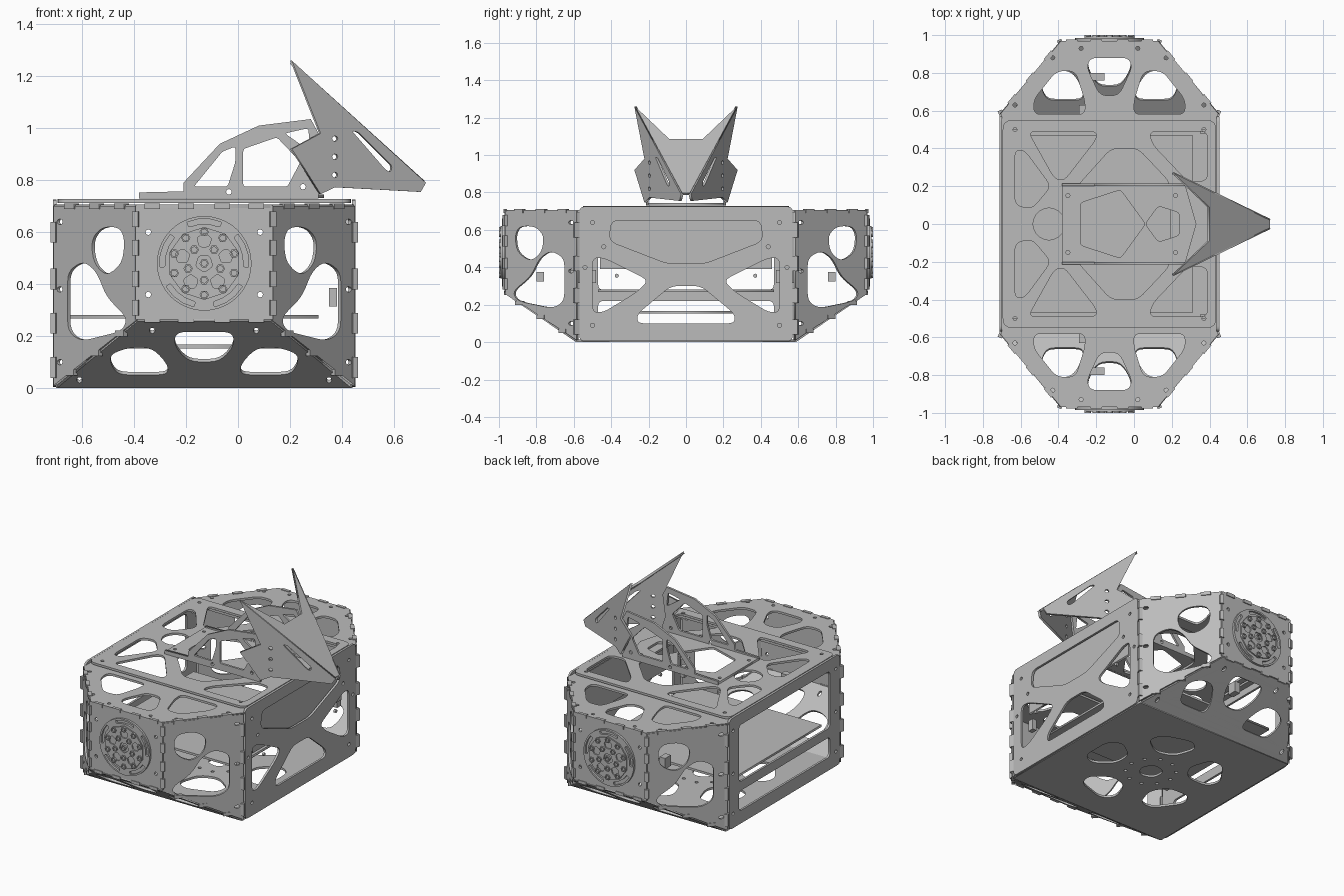
import bpy
import bmesh
from math import sin, cos, pi, tau
from mathutils import Vector, Matrix

if "Cube" in bpy.data.objects:
    bpy.data.objects.remove(bpy.data.objects["Cube"], do_unlink=True)

GREY = (0.5, 0.5, 0.5, 1.0)
metal = bpy.data.materials.new("brushed grey")
metal.use_nodes = True
metal.diffuse_color = GREY
metal.node_tree.nodes["Principled BSDF"].inputs["Base Color"].default_value = GREY

MID = -0.13          # centre of the chassis along x
THICK = 0.014        # sheet thickness
X_AXIS, Y_AXIS, Z_AXIS = Vector((1, 0, 0)), Vector((0, 1, 0)), Vector((0, 0, 1))


def frame(origin, u, v):
    """Matrix that places flat sheet coordinates (u, v) in space."""
    u, v = Vector(u), Vector(v)
    n = u.cross(v).normalized()
    matrix = Matrix((u, v, n)).transposed().to_4x4()
    matrix.translation = Vector(origin)
    return matrix


def ngon(u, v, radius, sides, turn=0.0):
    return [(u + radius * cos(turn + tau * i / sides),
             v + radius * sin(turn + tau * i / sides)) for i in range(sides)]


def flip(points, su=1, sv=1):
    return [(u * su, v * sv) for u, v in points]


def both(points, su=-1, sv=1):
    return [points, flip(points, su, sv)]


def mirrored(points):
    """Close a half outline by mirroring it across u = 0."""
    return points + flip(points, -1)[::-1]


def rounded(points, radius, steps=4):
    """Replace each corner with a short curve."""
    result = []
    count = len(points)
    for i in range(count):
        p = Vector(points[i])
        a, b = Vector(points[i - 1]) - p, Vector(points[(i + 1) % count]) - p
        a *= min(radius / a.length, 0.45)
        b *= min(radius / b.length, 0.45)
        for k in range(steps + 1):
            t = k / steps
            result.append(p + a * (1 - t) ** 2 + b * t ** 2)
    return result


def plate(name, matrix, outline, holes=(), bolts=(), thick=THICK, soft=0.04, corner=0.0):
    """Flat sheet with softened cut-outs and small round bolt holes."""
    loops = [rounded(outline, corner) if corner else outline]
    loops += [rounded(hole, soft) for hole in holes]
    loops += [ngon(u, v, 0.011, 8) for u, v in bolts]
    curve = bpy.data.curves.new(name, "CURVE")
    curve.dimensions = "2D"
    curve.fill_mode = "BOTH"
    curve.extrude = thick / 2
    for loop in loops:
        spline = curve.splines.new("POLY")
        spline.points.add(len(loop) - 1)
        for point, p in zip(spline.points, loop):
            point.co = (p[0], p[1], 0, 1)
        spline.use_cyclic_u = True
    helper = bpy.data.objects.new(name + " sheet", curve)
    bpy.context.collection.objects.link(helper)
    graph = bpy.context.evaluated_depsgraph_get()
    mesh = bpy.data.meshes.new_from_object(helper.evaluated_get(graph))
    bpy.data.objects.remove(helper, do_unlink=True)
    bm = bmesh.new()
    bm.from_mesh(mesh)
    bmesh.ops.remove_doubles(bm, verts=bm.verts, dist=0.00001)
    bm.transform(matrix)
    finish(name, bm, mesh)


def finish(name, bm, mesh):
    bmesh.ops.recalc_face_normals(bm, faces=bm.faces)
    bm.to_mesh(mesh)
    bm.free()
    mesh.materials.clear()
    mesh.materials.append(metal)
    bpy.context.collection.objects.link(bpy.data.objects.new(name, mesh))


def boxes(name, items):
    """One object from many (centre, size, turn about z) blocks."""
    bm = bmesh.new()
    for centre, size, turn in items:
        matrix = Matrix.Translation(centre) @ Matrix.Rotation(turn, 4, "Z") @ Matrix.Diagonal((*size, 1))
        bmesh.ops.create_cube(bm, size=1, matrix=matrix)
    finish(name, bm, bpy.data.meshes.new(name))


# Eight-sided top sheet with cut-outs in its front and back ends
wing = [(.18, .81), (.28, .81), (.4, .66), (.4, .58), (.13, .58), (.13, .65)]
nose = mirrored([(.1, .88), (.12, .83), (.05, .68)])
ends = [flip(h, a, b) for h in (wing,) for a in (1, -1) for b in (1, -1)] + both(nose, 1, -1)
half = [(.255, .97), (.575, .585), (.575, -.585), (.255, -.97)]
opening = mirrored([(.53, .5), (.53, -.5)])
rim = [(a * u, b * v) for u, v in ((.15, .93), (.3, .88), (.5, .63)) for a in (1, -1) for b in (1, -1)]
plate("top_sheet", frame((MID, 0, .7), X_AXIS, Y_AXIS), mirrored(half), ends + [opening], rim)

# Raised deck over the middle
rear = [(-.43, .49), (-.07, .49), (-.07, .45), (-.24, .23), (-.29, .24)]
fore = [(.21, .49), (.52, .49), (.52, .23), (.42, .22), (.23, .42)]
edge = [(-.5, .39), (-.45, .39), (-.31, .2), (-.41, .08), (-.5, .1)]
middle = [(.01, .4), (.15, .4), (.32, .22), (.32, -.22), (.15, -.4), (.01, -.4), (-.17, -.2), (-.17, .2)]
deck_holes = [h for s in (rear, fore, edge) for h in both(s, 1, -1)]
deck_holes += [middle, ngon(-.32, 0, .09, 8)]
plate("deck", frame((MID, 0, .72), X_AXIS, Y_AXIS), mirrored([(.565, .55), (.565, -.55)]), deck_holes,
      [(a * .5, b * .5) for a in (1, -1) for b in (1, -1)], corner=.05)

# Floor with five petals around a pentagon
petals = []
for i in range(5):
    turn = Matrix.Rotation(tau * i / 5, 2)
    petals.append([turn @ Vector(p) for p in ((.22, .06), (.34, .15), (.42, .1), (.42, -.1), (.34, -.15), (.22, -.06))])
plate("floor", frame((MID, 0, THICK / 2), X_AXIS, Y_AXIS), mirrored([(.57, .585), (.57, -.585)]),
      petals + [ngon(0, 0, .08, 5)], ngon(0, 0, .15, 10), soft=.05)

# Inner shelves
plate("shelf", frame((-.17, 0, .275), X_AXIS, Y_AXIS), mirrored([(.48, .47), (.48, -.47)]))
plate("lower_shelf", frame((MID, 0, .16), X_AXIS, Y_AXIS), mirrored([(.3, .25), (.3, -.25)]))

# Left side panel with crossed braces and a backing sheet
side = mirrored([(.57, .005), (.57, .725)])
top_gap = mirrored([(.4, .65), (.41, .54), (.1, .42)])
low_gap = mirrored([(.26, .1), (.26, .15), (.08, .3)])
end_gap = [(.5, .45), (.44, .45), (.2, .33), (.26, .27), (.44, .16), (.5, .16)]
corners = [(s * u, v) for s in (1, -1) for u, v in ((.5, .64), (.5, .09), (.44, .51), (.37, .355), (.54, .4))]
plate("left_panel", frame((.445, 0, 0), Y_AXIS, Z_AXIS), side, [top_gap, low_gap] + both(end_gap), corners, corner=.03)
plate("left_backing", frame((.42, 0, 0), Y_AXIS, Z_AXIS), mirrored([(.46, .39), (.46, .68)]))

# Right side panel with two wide windows
windows = [mirrored([(.47, .28), (.47, .65)]), mirrored([(.47, .09), (.47, .22)])]
plate("right_panel", frame((-.705, 0, 0), Y_AXIS, Z_AXIS), side, windows,
      [(s * .53, z) for s in (1, -1) for z in (.1, .36, .64)], soft=.03, corner=.03)

# Front and back ends
SLANT, SLOPE = 1.203, 1.48
upper_gap = [(.32, .62), (.39, .62), (.43, .57), (.42, .48), (.37, .43), (.31, .48), (.3, .57)]
lower_gap = [(.46, .49), (.52, .45), (.52, .22), (.47, .18), (.31, .22), (.29, .27), (.37, .35), (.41, .45)]
slope_gap = mirrored([(.11, .215), (.115, .16), (.06, .1)])
slope_side = [(.36, .13), (.29, .155), (.2, .155), (.14, .09), (.14, .05), (.33, .05), (.36, .09)]
for sy, label in ((-1, "front"), (1, "back")):
    plate(label + "_panel", frame((MID, sy * .963, 0), X_AXIS, Z_AXIS), mirrored([(.265, .265), (.265, .705)]), (),
          [(s * .215, z) for s in (1, -1) for z in (.36, .6)])
    plate(label + "_slope", frame((MID, sy * .585, .007), X_AXIS, (0, sy * SLOPE, 1)),
          mirrored([(.255, .257), (.565, 0)]), [slope_gap] + both(slope_side),
          [(s * u, z) for s in (1, -1) for u, z in ((.2, .22), (.48, .03))])
    for sx, hand in ((1, "left"), (-1, "right")):
        plate(f"{label}_{hand}_corner_panel",
              frame((MID, sy * (.965 + .255 * SLANT), 0), (sx, -sy * SLANT, 0), Z_AXIS),
              [(.255, .7), (.575, .7), (.575, .01), (.255, .262)], [upper_gap, lower_gap],
              [(.55, .1), (.55, .38), (.55, .64)])

    # Round vent: slotted disc, raised ring and hexagonal bolts
    slots = []
    for i in range(5):
        a = tau * i / 5 + pi / 2
        arc = [a - .4, a - .13, a + .13, a + .4]
        slots.append([(r * cos(t), r * sin(t)) for r, ring in ((.172, arc), (.152, arc[::-1])) for t in ring])
    hub = (MID, 0, .48)
    place = lambda y: frame((hub[0], sy * y, hub[2]), X_AXIS, Z_AXIS)
    plate(label + "_vent_disc", place(.977), ngon(0, 0, .182, 40), slots, soft=.005)
    plate(label + "_vent_ring", place(.987), ngon(0, 0, .14, 10, pi / 10),
          [ngon(.088 * cos(t), .088 * sin(t), .03, 5, t) for t in [pi / 2 + tau * i / 5 for i in range(5)]]
          + [ngon(0, 0, .035, 5, -pi / 2)], thick=.01, soft=.01)
    for k, (u, v) in enumerate(ngon(0, 0, .121, 10, pi / 10) + ngon(0, 0, .065, 5, -pi / 2) + [(0, 0)]):
        plate(f"{label}_vent_bolt_{k}", place(.994) @ Matrix.Translation((u, v, 0)),
              ngon(0, 0, .018, 6), (), [(0, 0)], thick=.012)

# Joining tabs on the corners and edges, with small inner brackets
tabs, brackets = [], []
for sy in (-1, 1):
    for sx in (-1, 1):
        for z in (.31, .42, .54, .65):
            tabs.append(((MID + sx * .262, sy * .964, z), (.025, .025, .06), sx * sy * -.4))
        for z in (.08, .25, .42, .6):
            tabs.append(((MID + sx * .575, sy * .585, z), (.022, .035, .08), sx * sy * -.4))
        for t in (.2, .5, .8):
            spot = Vector((MID + sx * (.255 + .32 * t), sy * (.965 - .385 * t), .7))
            tabs.append((spot, (.06, .025, .022), -sx * sy * .877))
            tabs.append((spot - Vector((0, 0, .44 + .25 * t)), (.05, .02, .022), -sx * sy * .877))
    for u in (-.2, -.07, .07, .2):
        tabs.append(((MID + u, sy * .966, .7), (.06, .02, .022), 0))
        tabs.append(((MID + u, sy * .964, .262), (.06, .02, .02), 0))
    brackets.append(((-.2, sy * .78, .35), (.09, .04, .05), 0))
    brackets.append(((-.27, sy * .6, .35), (.04, .06, .07), 0))
    brackets.append(((.365, sy * .5, .35), (.03, .04, .07), 0))
boxes("joining_tabs", tabs)
boxes("inner_brackets", brackets)

# Head base and its two side frames
plate("head_base", frame((0, 0, .738), X_AXIS, Y_AXIS), [(-.38, -.21), (.27, -.21), (.33, 0), (.27, .21), (-.38, .21)],
      [ngon(-.13, 0, .19, 5), ngon(.16, 0, .1, 5, pi)], [(u, s * .15) for u in (-.35, .22) for s in (1, -1)], soft=.02)
profile = [(-.38, .73), (.31, .73), (.31, .78), (.29, .84), (.31, .98), (.28, 1.035),
           (.08, 1.01), (-.07, .94), (-.21, .79), (-.21, .757), (-.38, .753)]
frame_holes = [[(-.17, .775), (-.04, .775), (-.01, .87), (-.01, .93), (-.06, .91)],
               [(.02, .775), (.19, .775), (.24, .87), (.15, .965), (.02, .92)],
               [(.18, .98), (.27, 1.0), (.28, .91)]]
crest = [(.204, 1.26), (.72, .79), (.7, .755), (.37, .773), (.315, .746), (.25, .85), (.204, .92), (.315, .98)]
slit = [(.435, .99), (.46, .985), (.59, .855), (.585, .83), (.565, .84)]
for s, hand in ((1, "left"), (-1, "right")):
    plate(hand + "_head_frame", frame((0, s * .207, 0), X_AXIS, Z_AXIS), profile, frame_holes,
          [(-.035, .755), (.25, .775)], soft=.012)
    plate(hand + "_beak_wing", frame((0, s * .369, 0), (1, -s * .485, 0), Z_AXIS), crest, [slit],
          [(.37, z) for z in (.82, .89, .96)], soft=.01)

# Sloping shield between the beak wings
plate("beak_shield", frame((.204, 0, 1.253), Y_AXIS, (1, 0, -.905)), mirrored([(.27, 0), (.09, .19), (.09, .2), (.02, .51)][:2]
      + [])[:2] + [(-.09, .19), (-.27, 0), (-.02, .51), (.02, .51)])
